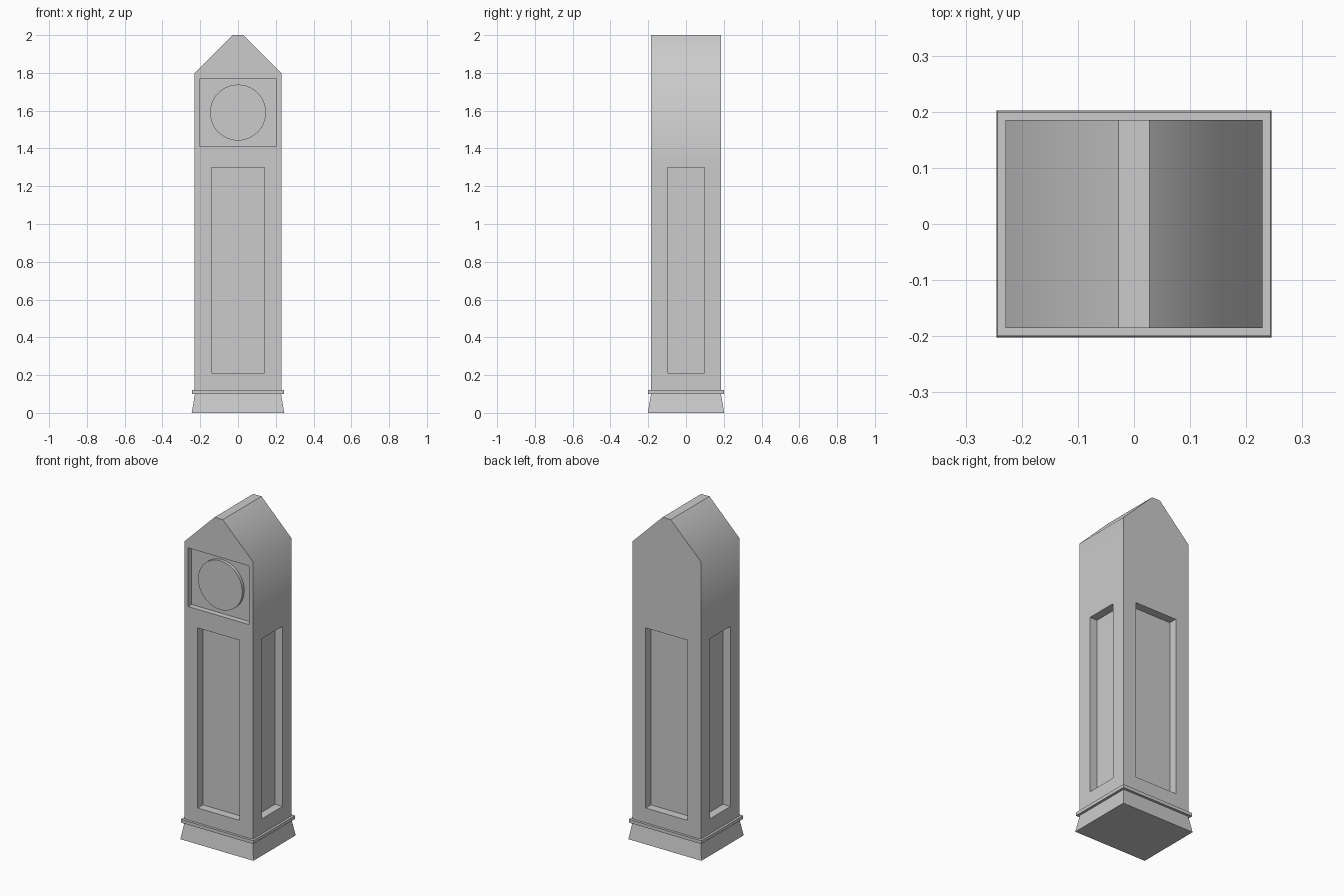
import bpy, bmesh, math

if "Cube" in bpy.data.objects:
    bpy.data.objects.remove(bpy.data.objects["Cube"])

W, D = 0.229, 0.185          # body half width and half depth


def mesh_object(name, bm):
    bmesh.ops.recalc_face_normals(bm, faces=bm.faces)
    mesh = bpy.data.meshes.new(name)
    bm.to_mesh(mesh)
    bm.free()
    obj = bpy.data.objects.new(name, mesh)
    bpy.context.collection.objects.link(obj)
    return obj


def block(name, bottom, top, z0, z1, centre=(0, 0)):
    """Box or tapered box from half sizes at the bottom and top."""
    bm = bmesh.new()
    bmesh.ops.create_cube(bm, size=2)
    for v in bm.verts:
        hx, hy = top if v.co.z > 0 else bottom
        v.co = (centre[0] + v.co.x * hx, centre[1] + v.co.y * hy,
                z1 if v.co.z > 0 else z0)
    return mesh_object(name, bm)


# flared base and the moulding on top of it
block("base", (0.245, 0.202), (0.228, 0.185), 0, 0.10)
block("base_moulding", (0.243, 0.2), (0.243, 0.2), 0.10, 0.12)

# case with gabled top: front profile extruded backwards
half = [(W, 0.12), (W, 1.32), (W, 1.80), (0.0275, 2.0)]
profile = half + [(-x, z) for x, z in reversed(half)]
bm = bmesh.new()
face = bm.faces.new([bm.verts.new((x, -D, z)) for x, z in profile])
ext = bmesh.ops.extrude_face_region(bm, geom=[face])["geom"]
bmesh.ops.translate(bm, vec=(0, 2 * D, 0),
                    verts=[g for g in ext if isinstance(g, bmesh.types.BMVert)])
case = mesh_object("case", bm)

# recessed panels on four sides, and the dial recess on the front
cutters = []
for s in (-1, 1):
    cutters.append(block("panel_cutter", (0.14, 0.05), (0.14, 0.05), 0.21, 1.30, (0, s * D)))
    cutters.append(block("side_panel_cutter", (0.05, 0.098), (0.05, 0.098), 0.21, 1.30, (s * W, 0)))
cutters.append(block("dial_cutter", (0.204, 0.034), (0.204, 0.034), 1.412, 1.767, (0, -D)))
for cutter in cutters:
    cutter.hide_render = True
    mod = case.modifiers.new("recess", "BOOLEAN")
    mod.operation = "DIFFERENCE"
    mod.solver = "EXACT"
    mod.object = cutter
graph = bpy.context.evaluated_depsgraph_get()
cut_mesh = bpy.data.meshes.new_from_object(case.evaluated_get(graph))
case.modifiers.clear()
case.data = cut_mesh
for cutter in cutters:
    bpy.data.objects.remove(cutter)

# soft shading only where the walls turn into the roof
bm = bmesh.new()
bm.from_mesh(cut_mesh)
for f in bm.faces:
    f.smooth = True
for e in bm.edges:
    shoulder = all(abs(v.co.z - 1.8) < 1e-3 and abs(abs(v.co.x) - W) < 1e-3 for v in e.verts)
    e.smooth = shoulder or e.calc_face_angle(0) < 0.02
bm.to_mesh(cut_mesh)
bm.free()

# round dial standing in its recess
bpy.ops.mesh.primitive_cylinder_add(vertices=48, radius=0.148, depth=0.02,
                                    location=(0, -0.16, 1.59),
                                    rotation=(math.pi / 2, 0, 0))
dial = bpy.context.object
dial.name = "dial"
bpy.ops.object.shade_smooth_by_angle(angle=math.radians(30))
